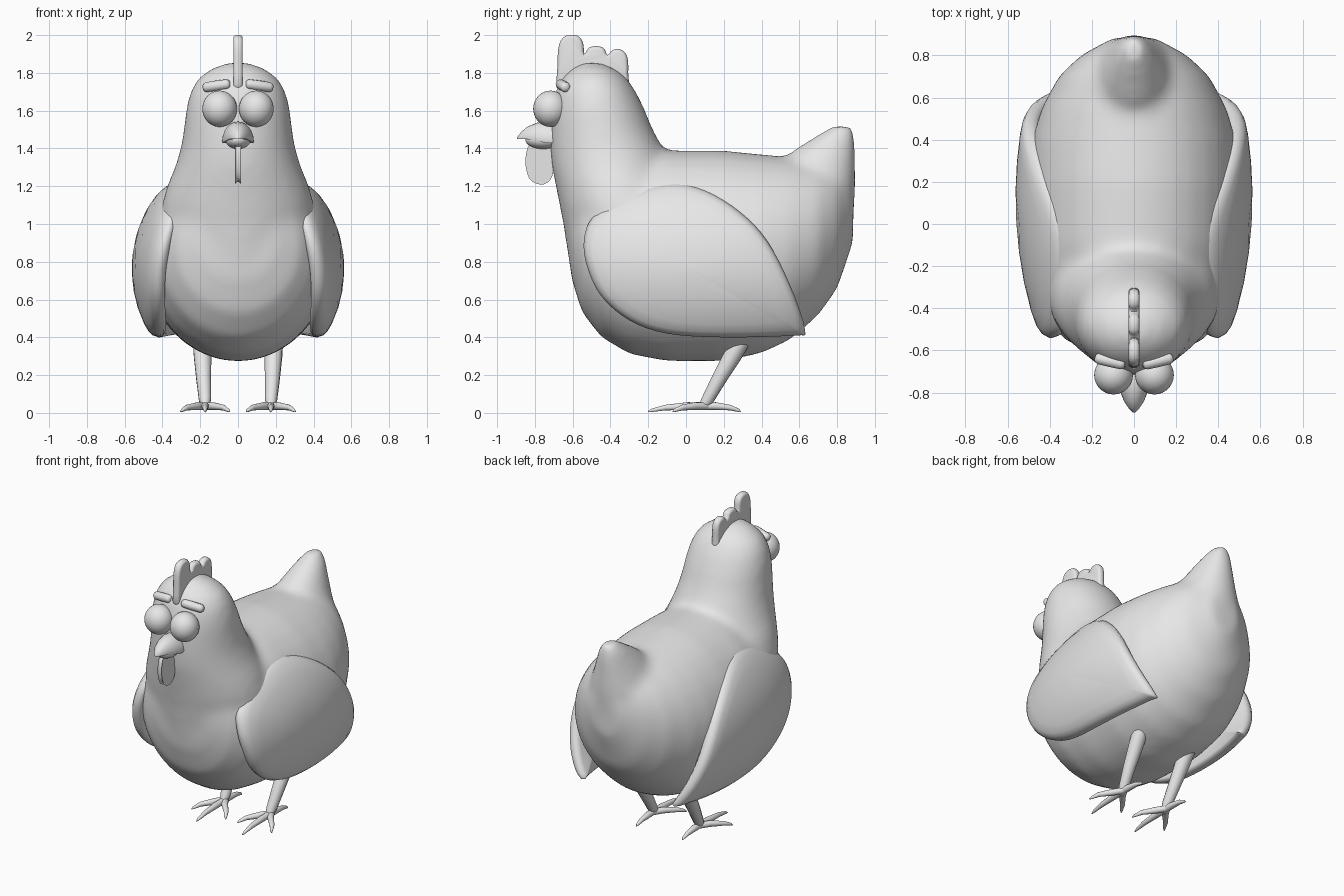
import bpy, bmesh, math
from mathutils import Vector

cube = bpy.data.objects.get("Cube")
if cube:
    bpy.data.objects.remove(cube)

grey = bpy.data.materials.new("plain_grey")
grey.use_nodes = True
COLOUR = (0.8, 0.8, 0.8, 1)
grey.diffuse_color = COLOUR
grey.node_tree.nodes["Principled BSDF"].inputs["Base Color"].default_value = COLOUR


def finish(name, bm, sharp=60):
    bmesh.ops.recalc_face_normals(bm, faces=bm.faces)
    mesh = bpy.data.meshes.new(name)
    bm.to_mesh(mesh)
    bm.free()
    mesh.materials.append(grey)
    ob = bpy.data.objects.new(name, mesh)
    bpy.context.collection.objects.link(ob)
    bpy.ops.object.select_all(action="DESELECT")
    ob.select_set(True)
    bpy.context.view_layer.objects.active = ob
    bpy.ops.object.shade_smooth_by_angle(angle=math.radians(sharp))
    return ob


def skin(bm, rings):
    """Bridge equal rings of points and cap both ends."""
    rows = [[bm.verts.new(p) for p in ring] for ring in rings]
    n = len(rows[0])
    for a, b in zip(rows, rows[1:]):
        for i in range(n):
            j = (i + 1) % n
            bm.faces.new((a[i], a[j], b[j], b[i]))
    bm.faces.new(rows[0])
    bm.faces.new(rows[-1])


def circle(n):
    return [(math.cos(math.tau * i / n), math.sin(math.tau * i / n)) for i in range(n)]


def along_y(sections, n=32, flat=False):
    """Rings from (y, bottom, top, half width); flat gives a half-round."""
    rings = []
    for y, lo, hi, w in sections:
        if flat:
            rings.append([(w * c, y, lo + (hi - lo) * max(s, -0.1)) for c, s in circle(n)])
        else:
            rings.append([(w * c, y, (lo + hi) / 2 + (hi - lo) / 2 * s) for c, s in circle(n)])
    return rings


def along_z(sections, n=32):
    """Rings from (z, front, back, half width)."""
    return [[(w * c, (f + b) / 2 + (b - f) / 2 * s, z) for c, s in circle(n)]
            for z, f, b, w in sections]


def tube(bm, path, n=12):
    """Round tube through (x, y, z, radius) points."""
    pts = [Vector(p[:3]) for p in path]
    rings = []
    for i, p in enumerate(pts):
        t = (pts[min(i + 1, len(pts) - 1)] - pts[max(i - 1, 0)]).normalized()
        u = t.cross(Vector((0.3, 0.2, 1))).normalized()
        v = t.cross(u)
        rings.append([p + path[i][3] * (u * c + v * s) for c, s in circle(n)])
    skin(bm, rings)


def smooth_loop(points, steps=4):
    """Closed Catmull-Rom curve through the points."""
    out, n = [], len(points)
    for i in range(n):
        a, b, c, d = (Vector(points[(i + k) % n]) for k in (-1, 0, 1, 2))
        for k in range(steps):
            t = k / steps
            out.append(0.5 * (2 * b + (c - a) * t + (2 * a - 5 * b + 4 * c - d) * t * t
                              + (3 * b - a - 3 * c + d) * t ** 3))
    return out


def plate(name, outline, half, rim):
    """Upright plate with a rounded rim from a clockwise (y, z) outline."""
    bm = bmesh.new()
    loop = smooth_loop(outline, 3)
    inward = []
    for i in range(len(loop)):
        d = (loop[(i + 1) % len(loop)] - loop[i - 1]).normalized()
        inward.append(Vector((d.y, -d.x)))
    rings = []
    for k in range(-4, 5):
        angle = k * math.pi / 8
        x, inset = half * math.sin(angle), rim * (1 - math.cos(angle))
        rings.append([(x, p.x + inset * q.x, p.y + inset * q.y) for p, q in zip(loop, inward)])
    skin(bm, rings)
    finish(name, bm)


def ball(name, centre, radii):
    bm = bmesh.new()
    bmesh.ops.create_uvsphere(bm, u_segments=32, v_segments=20, radius=1)
    for v in bm.verts:
        v.co = Vector(centre) + Vector(a * b for a, b in zip(v.co, radii))
    finish(name, bm)


# Body: torso, neck with head, and tail fused into one skin
bm = bmesh.new()
skin(bm, along_y([(-.61, .72, 1.15, .2), (-.55, .53, 1.25, .33), (-.45, .4, 1.3, .42),
                  (-.3, .31, 1.35, .465), (-.1, .272, 1.39, .49), (.2, .272, 1.39, .5),
                  (.4, .315, 1.37, .485), (.55, .385, 1.355, .44), (.7, .515, 1.33, .36),
                  (.8, .655, 1.3, .255), (.885, .9, 1.2, .1)]))
skin(bm, along_z([(.6, -.575, -.1, .28), (.8, -.62, -.05, .36), (1, -.65, 0, .405),
                  (1.1, -.67, -.01, .405), (1.2, -.69, -.02, .378), (1.3, -.71, -.07, .335),
                  (1.4, -.72, -.12, .304), (1.5, -.72, -.175, .288), (1.6, -.715, -.215, .278),
                  (1.7, -.695, -.263, .255), (1.77, -.66, -.31, .215), (1.82, -.61, -.37, .15),
                  (1.855, -.55, -.45, .06)]))
skin(bm, along_z([(.8, .4, .81, .2), (1, .4, .885, .22), (1.2, .42, .9, .21),
                  (1.3, .46, .9, .165), (1.4, .58, .9, .115), (1.47, .69, .898, .08),
                  (1.52, .77, .885, .045)]))
body = finish("body", bm)
remesh = body.modifiers.new("fuse", "REMESH")
remesh.mode, remesh.voxel_size, remesh.use_smooth_shade = "VOXEL", 0.022, True
soft = body.modifiers.new("soften", "SMOOTH")
soft.factor, soft.iterations = 0.5, 24

# Wings: domed shells following the flank
WING = [(-.54, .92), (-.49, 1.04), (-.33, 1.15), (-.1, 1.22), (.1, 1.18), (.29, 1.06),
        (.43, .91), (.55, .68), (.63, .44), (.57, .41), (.2, .4), (-.1, .42), (-.3, .49),
        (-.45, .62), (-.525, .78)]
LAYERS = [(.05, 0), (.3, 0), (.55, 0), (.8, 0), (.92, .003), (.97, .012), (1, .035),
          (.985, .065), (.94, .085), (.5, .1)]


def flank(y, z):
    return .562 * math.sqrt(1 - ((y - .13) / 1.1) ** 2 - ((z - .76) / .62) ** 2)


for side, word in ((1, "left"), (-1, "right")):
    bm = bmesh.new()
    rings = []
    for scale, depth in LAYERS:
        ring = []
        for p in smooth_loop(WING):
            y, z = .03 + (p.x - .03) * scale, .75 + (p.y - .75) * scale
            ring.append((side * (flank(y, z) - depth), y, z))
        rings.append(ring)
    skin(bm, rings)
    finish(word + "_wing", bm)

    # Eye and brow
    ball(word + "_eye", (side * .097, -.717, 1.61), (.092, .092, .096))
    bm = bmesh.new()
    a, b = Vector((side * .042, -.668, 1.742)), Vector((side * .184, -.635, 1.722))
    tube(bm, [(*a.lerp(b, t), r) for t, r in
              ((0, .014), (.05, .023), (.13, .027), (.5, .028), (.87, .027), (.95, .023), (1, .014))])
    finish(word + "_brow", bm)

    # Leg with four tapering toes
    bm = bmesh.new()
    tube(bm, [(side * .19, .29, .38, .05), (side * .187, .245, .3, .048),
              (side * .182, .175, .18, .04), (side * .175, .115, .07, .033),
              (side * .174, .09, .035, .024)])
    for dx, y in ((0, -.2), (.13, -.07), (-.13, -.07), (0, .29)):
        x = side * .174
        tip = y - .1
        tube(bm, [(x, .1 - tip * .08, .036, .02), (x + dx * .3, .1 + tip * .3, .036, .021),
                  (x + dx * .75, .1 + tip * .7, .028, .015), (x + dx * .93, .1 + tip * .93, .014, .009),
                  (x + dx, y, .006, .003)])
    finish(word + "_leg", bm)

# Comb and wattle
plate("comb", [(-.67, 1.7), (-.68, 1.84), (-.672, 1.95), (-.635, 1.997), (-.575, 1.997),
               (-.545, 1.96), (-.538, 1.9), (-.515, 1.932), (-.475, 1.942), (-.435, 1.93),
               (-.415, 1.895), (-.39, 1.92), (-.35, 1.925), (-.312, 1.89), (-.306, 1.8),
               (-.32, 1.7), (-.5, 1.66)], .025, .018)
plate("wattle", [(-.81, 1.42), (-.837, 1.34), (-.82, 1.25), (-.77, 1.222), (-.73, 1.24),
                 (-.712, 1.3), (-.71, 1.42)], .015, .013)

# Beak
bm = bmesh.new()
skin(bm, along_y([(-.895, 1.45, 1.456, .005), (-.875, 1.452, 1.485, .025),
                  (-.84, 1.455, 1.515, .048), (-.79, 1.448, 1.536, .068),
                  (-.74, 1.44, 1.542, .083), (-.66, 1.435, 1.53, .085)], 24, True))
finish("upper_beak", bm, 45)
ball("lower_beak", (0, -.755, 1.445), (.066, .095, .049))
